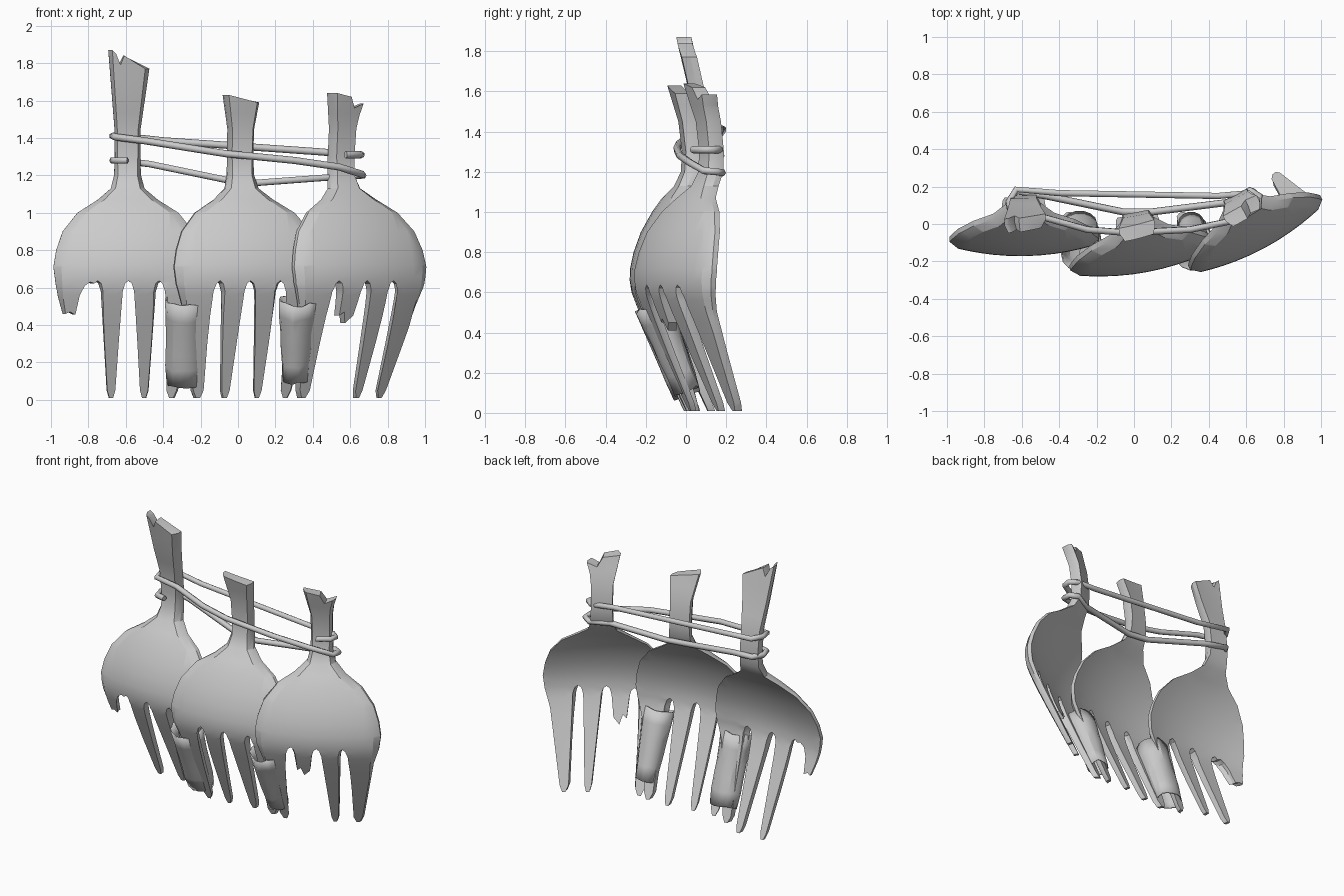
import bpy, bmesh, math, random
from mathutils import Vector, Matrix

random.seed(4)
cube = bpy.data.objects.get("Cube")
if cube:
    bpy.data.objects.remove(cube)

steel = bpy.data.materials.new("grey_steel")
steel.use_nodes = True
GREY = (0.6, 0.6, 0.6, 1)
steel.diffuse_color = GREY
steel.node_tree.nodes["Principled BSDF"].inputs["Base Color"].default_value = GREY


def interp(table, z):
    """Linear lookup in a list of (z, value) pairs."""
    if z <= table[0][0]:
        return table[0][1]
    for (a, va), (b, vb) in zip(table, table[1:]):
        if z <= b:
            return va + (vb - va) * (z - a) / (b - a)
    return table[-1][1]


def finish(name, bm, angle):
    mesh = bpy.data.meshes.new(name)
    bmesh.ops.recalc_face_normals(bm, faces=bm.faces[:])
    bm.to_mesh(mesh)
    bm.free()
    ob = bpy.data.objects.new(name, mesh)
    bpy.context.collection.objects.link(ob)
    mesh.materials.append(steel)
    bpy.ops.object.select_all(action='DESELECT')
    ob.select_set(True)
    bpy.context.view_layer.objects.active = ob
    bpy.ops.object.shade_smooth_by_angle(angle=math.radians(angle))
    return ob


# Half outline of the head, from the handle down to the middle gap
SHOULDER = [(.07, 1.45), (.068, 1.3), (.072, 1.2), (.09, 1.13), (.16, 1.07), (.27, 1.0),
            (.35, .9), (.385, .8), (.4, .71), (.388, .62)]
OUTER_TINE = [(.35, .5), (.268, .05), (.25, .01), (.228, .01), (.212, .05), (.213, .58)]
OUTER_STUB = [(.375, .55), (.35, .46), (.325, .47), (.295, .455), (.28, .56), (.255, .61),
              (.225, .63)]
GAP = [(.2, .622), (.18, .637), (.16, .622), (.147, .58)]
INNER_TINE = [(.112, .05), (.1, .01), (.08, .01), (.068, .05)]
INNER_STUB = [(.135, .45), (.11, .47), (.09, .41), (.05, .45)]
MIDDLE_GAP = [(.033, .58), (.02, .622)]

# Front curve, half width, rim slope and thickness by height
CURVE = [(0, .02), (.3, -.12), (.52, -.22), (.6, -.252), (.66, -.262), (.72, -.26), (.8, -.243),
         (.9, -.207), (1.0, -.152), (1.07, -.105), (1.13, -.05), (1.2, -.018), (1.3, -.012),
         (1.45, -.03), (1.62, -.08), (1.87, -.14)]
WIDTH = [(.01, .25), (.62, .388), (.71, .4)] + [(z, u) for u, z in reversed(SHOULDER[:-2])]
RIM = [(.4, .008), (.62, .035), (.75, .045), (1.0, .045), (1.13, .024), (1.3, .014)]
THICK = [(0, .035), (.5, .05), (.66, .062), (1.0, .062), (1.2, .075)]
CUTS_Z = (.15, .3, .45, .52, .56, .6, .63, .66, .72, .8, .9, 1.0, 1.07, 1.13, 1.2, 1.3,
          1.38, 1.45, 1.53, 1.62, 1.72)
CUTS_U = (-.33, -.26, -.18, -.09, 0, .09, .18, .26, .33)


def fork(name, origin, turn, top, left_outer=OUTER_TINE, left_inner=INNER_TINE, bend=0):
    def half(outer, inner):
        return SHOULDER + outer + GAP + inner + MIDDLE_GAP
    right = half(OUTER_TINE, INNER_TINE)
    left = [(-u, z) for u, z in half(left_outer, left_inner)]
    bm = bmesh.new()
    bm.faces.new([bm.verts.new((u, 0, z)) for u, z in top + right + [(0, .637)] + left[::-1]])
    cuts = [((0, 0, z), (0, 0, 1)) for z in CUTS_Z] + [((u, 0, 0), (1, 0, 0)) for u in CUTS_U]
    for co, no in cuts:
        bmesh.ops.bisect_plane(bm, geom=bm.verts[:] + bm.edges[:] + bm.faces[:], dist=1e-5,
                               plane_co=co, plane_no=no)
    # Three layers: back, wide rim, narrower front
    faces = bm.faces[:]
    for layer in (1, 2):
        new = bmesh.ops.extrude_face_region(bm, geom=faces, use_keep_orig=(layer == 1))["geom"]
        for v in (g for g in new if isinstance(g, bmesh.types.BMVert)):
            v.co.y = layer
        old = faces
        faces = [g for g in new if isinstance(g, bmesh.types.BMFace)]
        if layer == 2:
            stale = [f for f in old if f.is_valid]
            bmesh.ops.delete(bm, geom=stale, context='FACES_ONLY')
    # Bend the layers into the cupped shape
    for v in bm.verts:
        u, layer, z = v.co.x, round(v.co.y), v.co.z
        depth = interp(THICK, z) * (1, .55, 0)[layer]
        y = interp(CURVE, z) + .3 * u * u + depth
        if u > .2 and z < .66:
            y += bend * (.66 - z) / .66
        if layer == 2:
            u *= 1 - interp(RIM, z) / interp(WIDTH, z)
        v.co = (u, y, z)
    bm.transform(Matrix.Translation((*origin, 0)) @ Matrix.Rotation(math.radians(turn), 4, 'Z'))
    return finish(name, bm, 25)


fork("right_fork", (-.59, .09), 1,
     [(-.105, 1.87), (-.08, 1.85), (-.05, 1.79), (-.025, 1.84), (.115, 1.77)],
     left_outer=OUTER_STUB, bend=-.1)
fork("middle_fork", (.02, 0), 10.5, [(-.105, 1.63), (.09, 1.59)], bend=-.05)
fork("left_fork", (.57, .1), 28,
     [(-.11, 1.64), (0, 1.62), (.035, 1.56), (.1, 1.585), (.08, 1.52)],
     left_inner=INNER_STUB)


# Tape sleeves holding neighbouring outer tines together
def sleeve(name, low, high, r_low, r_high, sides=14, rings=6):
    low, high = Vector(low), Vector(high)
    across = Vector((1, 0, 0))
    deep = (high - low).cross(across).normalized()
    bm = bmesh.new()
    loops = []
    for i in range(rings):
        t = i / (rings - 1)
        grow = random.uniform(.96, 1.05)
        loop = []
        for k in range(sides):
            a = math.tau * k / sides
            rx, ry = [p + (q - p) * t for p, q in zip(r_low, r_high)]
            p = low.lerp(high, t) + grow * (across * rx * math.cos(a) + deep * ry * math.sin(a))
            p.z += random.uniform(-.008, .008)
            loop.append(bm.verts.new(p))
        loops.append(loop)
    for a, b in zip(loops, loops[1:]):
        for k in range(sides):
            n = (k + 1) % sides
            bm.faces.new((a[k], a[n], b[n], b[k]))
    ob = finish(name, bm, 28)
    ob.modifiers.new("tape_thickness", 'SOLIDIFY').thickness = .008


sleeve("right_tape", (-.29, .005, .09), (-.283, -.16, .535), (.094, .072), (.106, .1))
sleeve("left_tape", (.306, .005, .11), (.322, -.165, .535), (.07, .066), (.108, .095))

# One wire wound around the three handles
path = [(-.59, .035, 1.28), (-.655, .05, 1.28), (-.67, .11, 1.28), (-.63, .175, 1.28),
        (-.47, .15, 1.26), (-.06, .065, 1.175), (.1, .065, 1.16), (.5, .115, 1.19),
        (.62, .18, 1.195), (.67, .15, 1.2), (.665, .09, 1.205), (.54, .02, 1.245),
        (.3, -.03, 1.28), (.1, -.04, 1.3), (-.06, -.045, 1.315), (-.25, -.03, 1.345),
        (-.5, .04, 1.385), (-.655, .045, 1.405), (-.67, .12, 1.41), (-.63, .185, 1.41),
        (-.4, .165, 1.385), (.45, .15, 1.325), (.61, .165, 1.31), (.66, .13, 1.31),
        (.65, .08, 1.31), (.575, .035, 1.31)]
curve = bpy.data.curves.new("binding_wire", 'CURVE')
curve.dimensions = '3D'
curve.bevel_depth = .019
curve.bevel_resolution = 1
curve.use_fill_caps = True
spline = curve.splines.new('POLY')
spline.points.add(len(path) - 1)
for point, co in zip(spline.points, path):
    point.co = (*co, 1)
curve.materials.append(steel)
wire = bpy.data.objects.new("binding_wire", curve)
bpy.context.collection.objects.link(wire)
